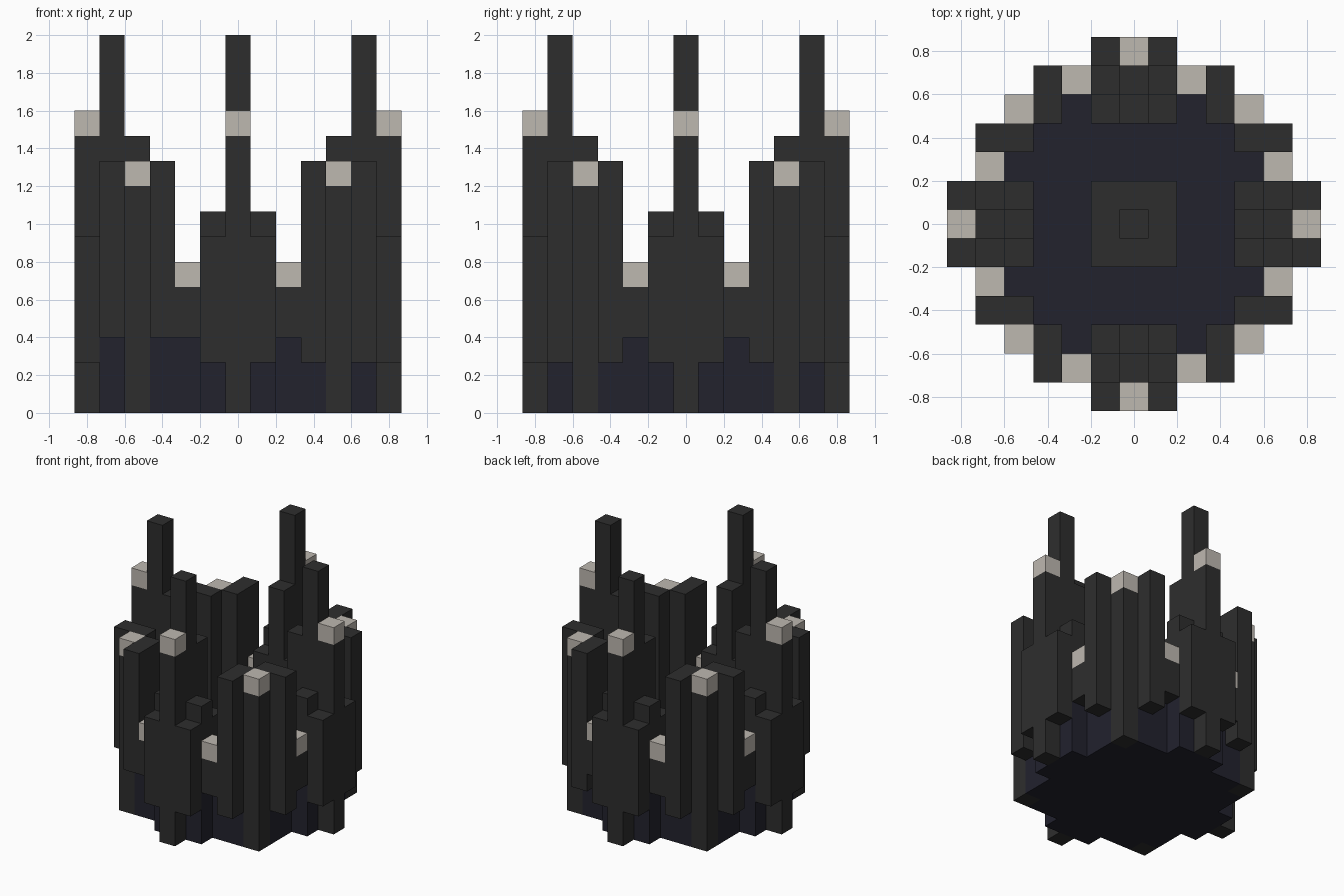
import bpy
import bmesh

U = 2 / 15  # edge length of one block

if "Cube" in bpy.data.objects:
    bpy.data.objects.remove(bpy.data.objects["Cube"])


def make_material(name, rgb):
    mat = bpy.data.materials.new(name)
    mat.use_nodes = True
    mat.diffuse_color = (*rgb, 1)
    mat.node_tree.nodes["Principled BSDF"].inputs["Base Color"].default_value = (*rgb, 1)
    return mat


CHARCOAL = make_material("charcoal", (0.027, 0.027, 0.027))
NAVY = make_material("dark_navy", (0.016, 0.016, 0.027))
BONE = make_material("bone_white", (0.515, 0.479, 0.434))


def block(name, x, y, z, mat):
    """Box covering inclusive cell ranges x and y, between block levels z."""
    bm = bmesh.new()
    bmesh.ops.create_cube(bm, size=1)
    size = (x[1] - x[0] + 1, y[1] - y[0] + 1, z[1] - z[0])
    centre = (sum(x) / 2, sum(y) / 2, sum(z) / 2)
    for v in bm.verts:
        v.co = [(v.co[i] * size[i] + centre[i]) * U for i in range(3)]
    mesh = bpy.data.meshes.new(name)
    bm.to_mesh(mesh)
    bm.free()
    mesh.materials.append(mat)
    obj = bpy.data.objects.new(name, mesh)
    bpy.context.collection.objects.link(obj)


def column(name, x, y, bottom, top, cap=False):
    """One-cell pillar, optionally finished with a pale cap block."""
    shaft = top - 1 if cap else top
    block(name, (x, x), (y, y), (bottom, shaft), CHARCOAL)
    if cap:
        block(name + "_cap", (x, x), (y, y), (shaft, top), BONE)


# Stepped base slab
block("base_core", (-4, 4), (-3, 3), (0, 3), NAVY)
for s in (-1, 1):
    block("base_edge", (-3, 3), (4 * s, 4 * s), (0, 3), NAVY)
    block("base_arm_y", (-1, 1), (5 * s, 5 * s), (0, 3), NAVY)
    block("base_arm_x", (5 * s, 5 * s), (-1, 1), (0, 3), NAVY)

# Central plinth
block("plinth", (-1, 1), (-1, 1), (3, 4), CHARCOAL)
column("plinth_core", 0, 0, 4, 5)

# Four side towers: tall spike, capped buttress and lower flanks
for turn in ((1, 0), (0, 1), (-1, 0), (0, -1)):
    c, s = turn

    def at(out, side):
        return out * c - side * s, out * s + side * c

    column("tower_buttress", *at(6, 0), 0, 12, cap=True)
    column("tower_spike", *at(5, 0), 3, 15)
    column("tower_inner", *at(4, 0), 3, 11)
    for side in (-1, 1):
        column("tower_outer_flank", *at(6, side), 2, 7)
        column("tower_flank", *at(5, side), 3, 8)
        column("tower_inner_flank", *at(4, side), 3, 7)
        column("low_wall", *at(5, 2 * side), 3, 6, cap=True)

# Four corner towers with hanging walls on both sides
for sx in (-1, 1):
    for sy in (-1, 1):
        hang = 3 if sx < 0 and sy < 0 else 2
        column("corner_pillar", 4 * sx, 4 * sy, 0, 10, cap=True)
        for a, b in ((3, 4), (4, 3)):
            column("corner_inner_wall", a * sx, b * sy, 3, 10)
        for a, b in ((3, 5), (5, 3)):
            column("corner_outer_wall", a * sx, b * sy, hang, 10)
